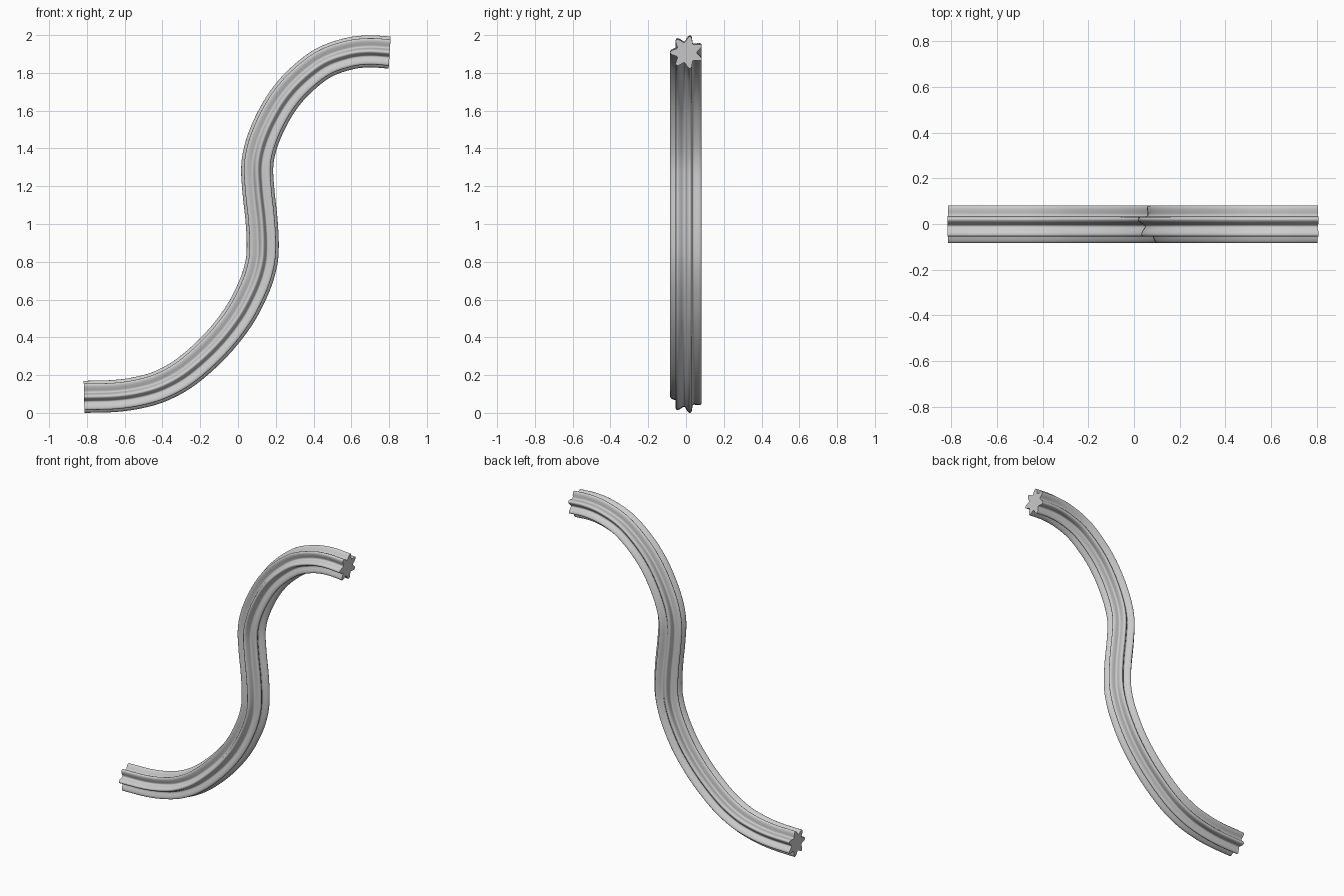
import bpy, bmesh, math
from mathutils import Vector

if "Cube" in bpy.data.objects:
    bpy.data.objects.remove(bpy.data.objects["Cube"])

# Centre line of the S-bend in the XZ plane
PATH = [(-0.815, 0.089), (-0.65, 0.094), (-0.52, 0.113), (-0.40, 0.15), (-0.27, 0.225),
        (-0.12, 0.36), (0.0, 0.51), (0.08, 0.66), (0.12, 0.78), (0.131, 0.88),
        (0.125, 1.02), (0.108, 1.18), (0.102, 1.31), (0.122, 1.42), (0.17, 1.54),
        (0.24, 1.66), (0.33, 1.763), (0.45, 1.856), (0.58, 1.904), (0.69, 1.918), (0.803, 1.912)]
LOBES, PER_LOBE, STEPS = 7, 16, 5


def smooth_path(pts):
    p = [Vector((x, 0, z)) for x, z in pts]
    p = [p[0] * 2 - p[1]] + p + [p[-1] * 2 - p[-2]]
    out = []
    for i in range(1, len(p) - 2):
        a, b, c, d = p[i - 1:i + 3]
        for s in range(STEPS):
            t = s / STEPS
            out.append(0.5 * (2 * b + (c - a) * t + (2 * a - 5 * b + 4 * c - d) * t ** 2
                              + (3 * b - a - 3 * c + d) * t ** 3))
    return out + [p[-2]]


# Rounded seven-lobed section, one lobe facing the front
profile = []
count = LOBES * PER_LOBE
for k in range(count):
    ang = 2 * math.pi * k / count
    r = 0.055 + 0.032 * ((1 + math.cos(LOBES * ang)) / 2) ** 1.2
    profile.append((0.003 - r * math.cos(ang), r * math.sin(ang)))

# Sweep the section along the path
bm = bmesh.new()
path = smooth_path(PATH)
rings = []
for i, c in enumerate(path):
    t = (path[min(i + 1, len(path) - 1)] - path[max(i - 1, 0)]).normalized()
    n = Vector((-t.z, 0, t.x))
    rings.append([bm.verts.new(c + n * v + Vector((0, u, 0))) for u, v in profile])
for a, b in zip(rings, rings[1:]):
    for k in range(count):
        j = (k + 1) % count
        bm.faces.new((a[k], a[j], b[j], b[k]))

# Flat end caps
bm.faces.new(rings[0])
bm.faces.new(rings[-1])
bmesh.ops.recalc_face_normals(bm, faces=bm.faces)

# Rest on the ground
low = min(v.co.z for v in bm.verts)
bmesh.ops.translate(bm, verts=bm.verts, vec=(0, 0, -low))
mesh = bpy.data.meshes.new("fluted_s_bend_tube")
bm.to_mesh(mesh)
bm.free()
tube = bpy.data.objects.new("fluted_s_bend_tube", mesh)
bpy.context.collection.objects.link(tube)
bpy.context.view_layer.objects.active = tube
tube.select_set(True)
bpy.ops.object.shade_smooth_by_angle(angle=math.radians(40))
